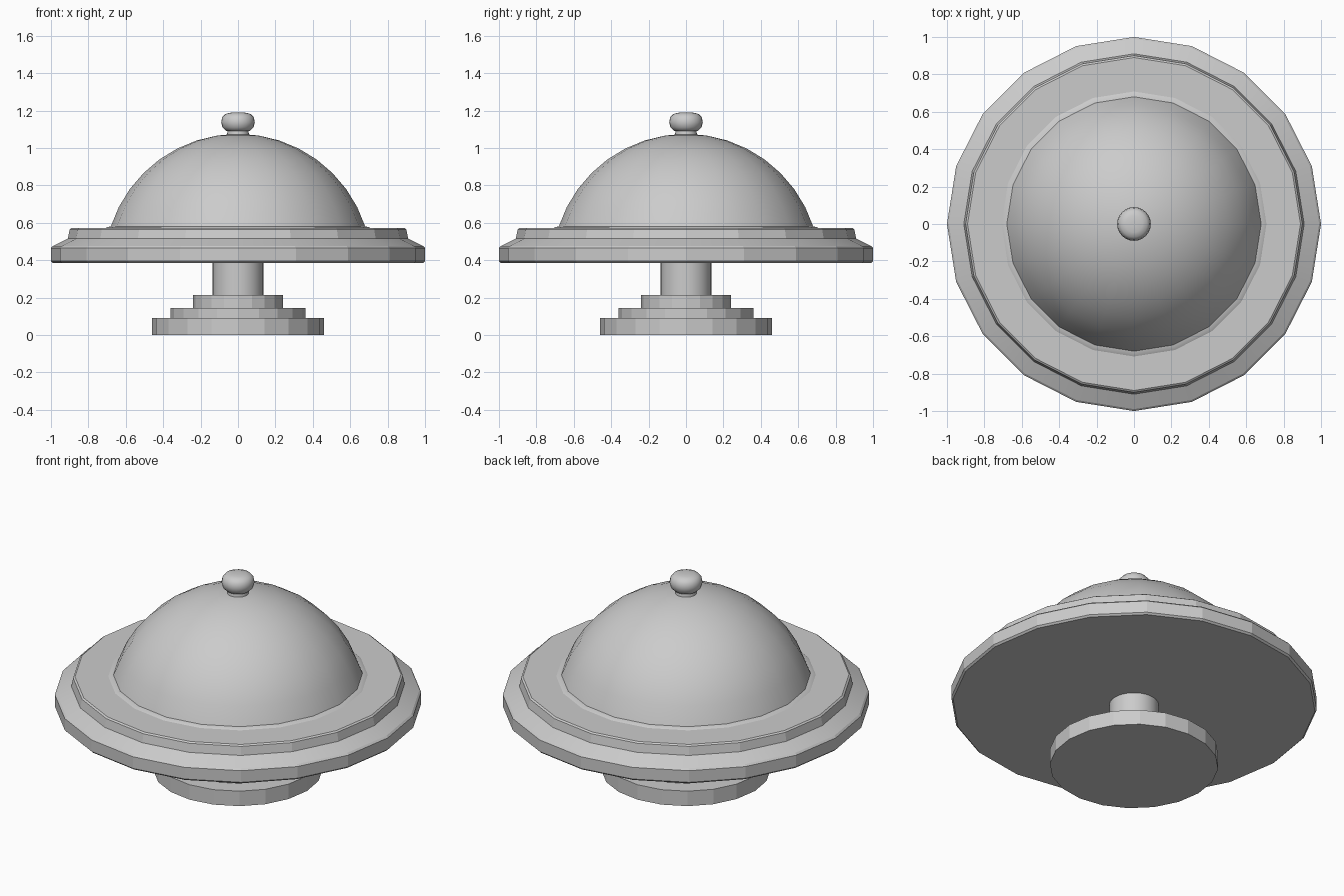
import bpy, bmesh, math

if "Cube" in bpy.data.objects:
    bpy.data.objects.remove(bpy.data.objects["Cube"], do_unlink=True)

grey = bpy.data.materials.new("plain grey")
grey.use_nodes = True
colour = (0.6, 0.6, 0.6, 1)
grey.diffuse_color = colour
grey.node_tree.nodes["Principled BSDF"].inputs["Base Color"].default_value = colour


def lathe(name, profile, sides=20, smooth_angle=30):
    """Turn a bottom-to-top (radius, height) profile into a closed solid."""
    bm = bmesh.new()
    rings = []
    for r, z in profile:
        angles = [math.tau * i / sides for i in range(sides)]
        rings.append([bm.verts.new((r * math.cos(a), r * math.sin(a), z)) for a in angles])
    for low, high in zip(rings, rings[1:]):
        for i in range(sides):
            j = (i + 1) % sides
            bm.faces.new((low[i], low[j], high[j], high[i]))
    bm.faces.new(rings[0][::-1])
    bm.faces.new(rings[-1])
    mesh = bpy.data.meshes.new(name)
    bm.to_mesh(mesh)
    bm.free()
    mesh.materials.append(grey)
    obj = bpy.data.objects.new(name, mesh)
    bpy.context.collection.objects.link(obj)
    bpy.ops.object.select_all(action="DESELECT")
    obj.select_set(True)
    bpy.context.view_layer.objects.active = obj
    bpy.ops.object.shade_smooth_by_angle(angle=math.radians(smooth_angle))
    return obj


# Stepped foot
z = 0
for name, r, top in (("foot_bottom", 0.46, 0.09), ("foot_middle", 0.36, 0.145), ("foot_top", 0.24, 0.215)):
    lathe(name, [(r, z), (r, top)], smooth_angle=10)
    z = top

# Stem
lathe("stem", [(0.135, 0.215), (0.135, 0.395)], 32)

# Plate with a bevelled rim and raised bed
lathe("plate", [(0.99, 0.385), (1.0, 0.395), (1.0, 0.465), (0.99, 0.475),
                (0.91, 0.515), (0.90, 0.565), (0.89, 0.572)], smooth_angle=10)

# Domed cover with a thin flared lip
R, centre = 0.715, 0.36
dome = [(0.715, 0.568), (0.70, 0.577)]
for step in range(8, 0, -1):
    a = math.radians(9 * step)
    dome.append((R * math.sin(a), centre + R * math.cos(a)))
dome.append((0.05, 1.072))
lathe("dome_cover", dome, smooth_angle=35)

# Handle
lathe("knob_neck", [(0.06, 1.06), (0.055, 1.10)], 24)
knob = [(0.04, 1.085), (0.065, 1.092), (0.083, 1.11), (0.09, 1.137),
        (0.085, 1.163), (0.07, 1.18), (0.045, 1.188), (0.015, 1.19)]
lathe("knob", knob, 24, 60)
